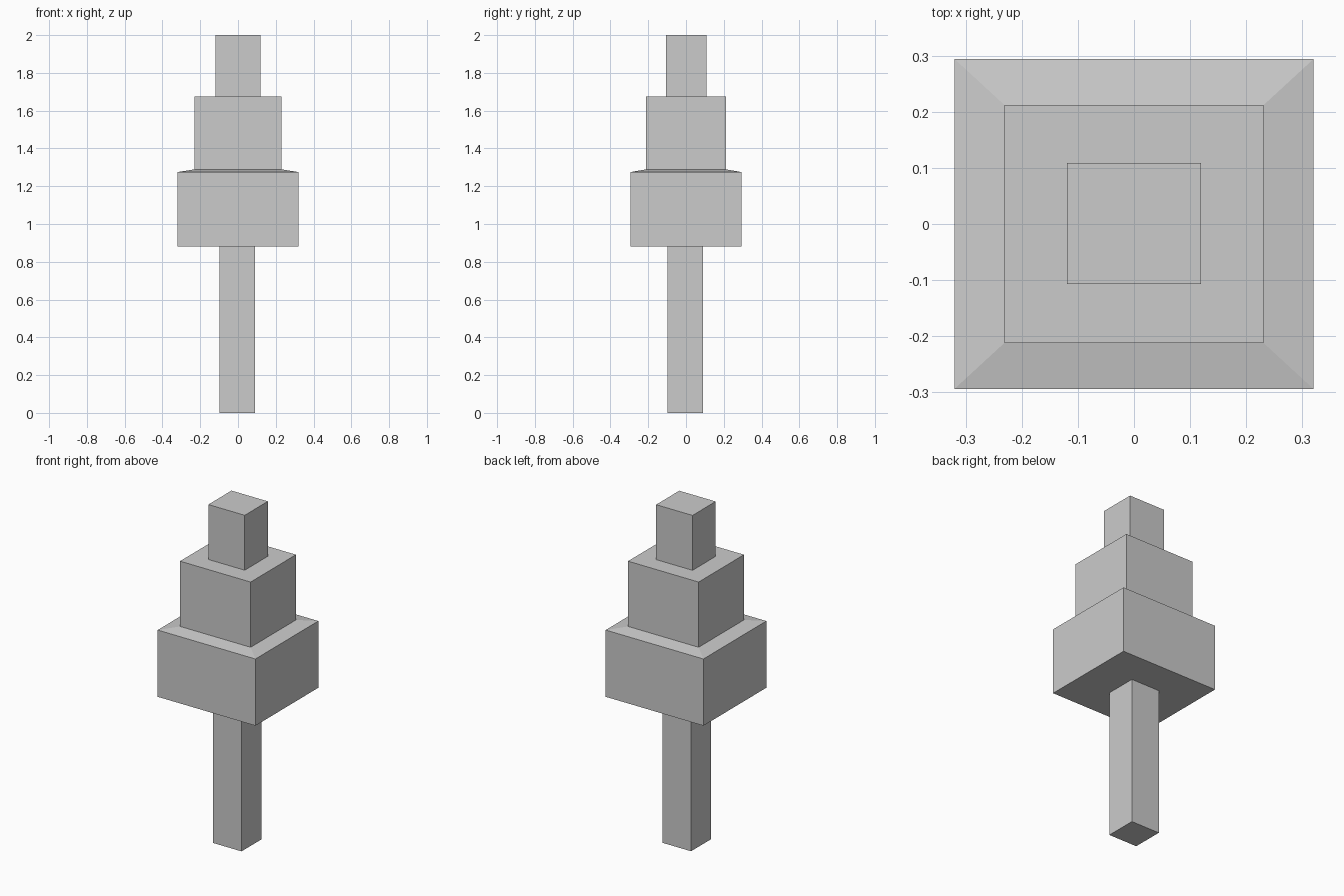
import bpy
import bmesh

cube = bpy.data.objects.get("Cube")
if cube:
    bpy.data.objects.remove(cube, do_unlink=True)

grey = bpy.data.materials.new("plain grey")
grey.use_nodes = True
colour = (0.6, 0.6, 0.6, 1)
grey.diffuse_color = colour
grey.node_tree.nodes["Principled BSDF"].inputs["Base Color"].default_value = colour


def stack(name, rings, centre=(0, 0)):
    """Closed rectangular solid through rings of (half width, half depth, height)."""
    bm = bmesh.new()
    cx, cy = centre
    loops = [[bm.verts.new((cx + sx * w, cy + sy * d, z))
              for sx, sy in ((-1, -1), (1, -1), (1, 1), (-1, 1))]
             for w, d, z in rings]
    bm.faces.new(loops[0][::-1])
    bm.faces.new(loops[-1])
    for low, high in zip(loops, loops[1:]):
        for i in range(4):
            j = (i + 1) % 4
            bm.faces.new((low[i], low[j], high[j], high[i]))
    mesh = bpy.data.meshes.new(name)
    bm.to_mesh(mesh)
    bm.free()
    mesh.materials.append(grey)
    obj = bpy.data.objects.new(name, mesh)
    bpy.context.collection.objects.link(obj)
    return obj


# Slim post carrying the tiers
stack("post", [(0.094, 0.094, 0), (0.094, 0.094, 0.88)], (-0.003, -0.003))

# Widest tier, with a shallow sloping shoulder
stack("lower_tier", [(0.32, 0.294, 0.88), (0.32, 0.294, 1.275), (0.231, 0.212, 1.289)])

# Narrower tiers above
stack("middle_tier", [(0.231, 0.212, 1.289), (0.231, 0.212, 1.675)])
stack("top_tier", [(0.119, 0.108, 1.675), (0.119, 0.108, 2)], (0, 0.001))
